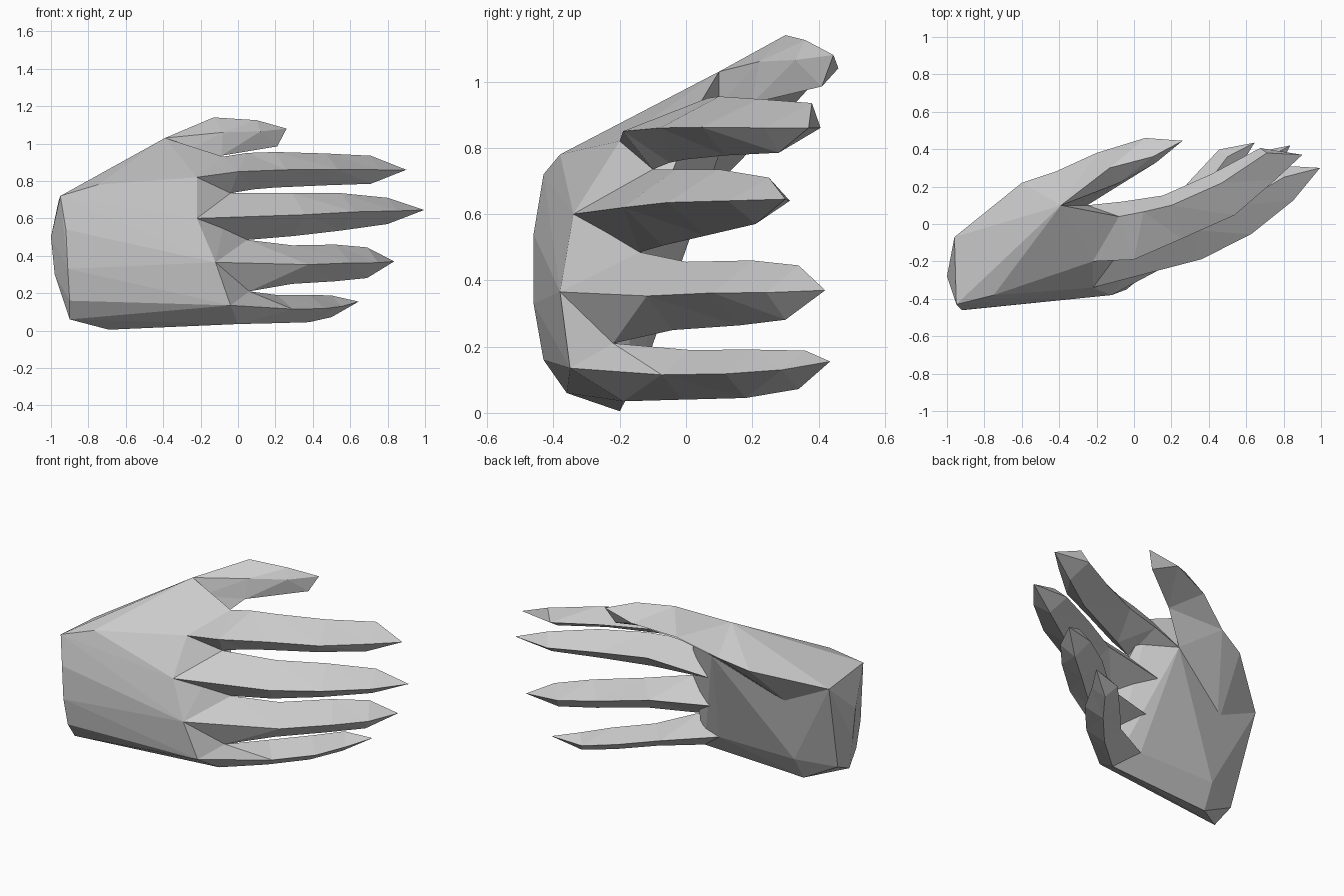
import bpy, bmesh
from mathutils import Vector

if "Cube" in bpy.data.objects:
    bpy.data.objects.remove(bpy.data.objects["Cube"])


def finish(bm, name):
    bmesh.ops.recalc_face_normals(bm, faces=bm.faces[:])
    mesh = bpy.data.meshes.new(name)
    bm.to_mesh(mesh)
    bm.free()
    obj = bpy.data.objects.new(name, mesh)
    bpy.context.collection.objects.link(obj)
    return obj


def hull(name, points):
    bm = bmesh.new()
    verts = [bm.verts.new(p) for p in points]
    bmesh.ops.convex_hull(bm, input=verts)
    inside = [v for v in bm.verts if not v.link_faces]
    bmesh.ops.delete(bm, geom=inside, context='VERTS')
    return finish(bm, name)


def loft(name, rings, tip):
    bm = bmesh.new()
    loops = [[bm.verts.new(p) for p in r] for r in rings]
    n = len(loops[0])
    for a, b in zip(loops, loops[1:]):
        for i in range(n):
            j = (i + 1) % n
            bm.faces.new((a[i], a[j], b[j], b[i]))
    end = bm.verts.new(tip)
    for i in range(n):
        bm.faces.new((loops[-1][i], loops[-1][(i + 1) % n], end))
    bm.faces.new(loops[0])
    bmesh.ops.triangulate(bm, faces=bm.faces[:])
    return finish(bm, name)


def finger(name, base_rings, stations, tip, depth, tilt):
    """Diamond sections: stations are (x, y, z, half height)."""
    rings = list(base_rings)
    path = [Vector(s[:2]) for s in stations] + [Vector(tip[:2])]
    for i, (x, y, z, h) in enumerate(stations):
        t = (path[i + 1] - path[max(i - 1, 0)]).normalized()
        d = depth * (0.75 if i == len(stations) - 1 else 1)
        fx, fy = t.y * d, -t.x * d
        rings.append([(x, y + tilt, z + h), (x + fx, y + fy, z),
                      (x, y - tilt, z - h),
                      (x - fx * 0.8, y - fy * 0.8, z)])
    return loft(name, rings, tip)


# Shared corners: webs between fingers, knuckles on the back, finger roots
webs = [(-0.08, 0.04, 0.93), (-0.04, -0.10, 0.735), (0.05, -0.14, 0.485),
        (0.06, -0.22, 0.21), (0.0, -0.19, 0.035)]
knuckles = [(-0.22, -0.20, 0.82), (-0.22, -0.34, 0.60),
            (-0.12, -0.38, 0.365), (-0.04, -0.35, 0.135)]
roots = [(-0.25, 0.10, 0.78), (-0.20, 0.01, 0.58),
         (-0.18, -0.07, 0.37), (-0.15, -0.12, 0.15)]
bases = [[webs[i], knuckles[i], webs[i + 1], roots[i]] for i in range(4)]
wrist_top, wrist_back = (-0.95, -0.43, 0.72), (-0.96, -0.07, 0.69)
hand_top, thumb_root = (-0.75, -0.38, 0.78), (-0.39, 0.10, 1.03)
hollow, thumb_back = (-0.69, -0.09, 0.50), (-0.42, 0.28, 0.88)

# Palm and wrist
hull("palm", webs + knuckles + roots + [
    wrist_top, wrist_back, hand_top, thumb_root, hollow,
    (-0.92, -0.46, 0.54), (-0.91, -0.46, 0.33), (-0.90, -0.43, 0.16),
    (-0.90, -0.36, 0.06), (-0.69, -0.20, 0.005), (-0.70, -0.39, 0.13),
    (-1.0, -0.28, 0.50), (-0.98, -0.28, 0.30), (-0.90, -0.22, 0.33),
    (-0.91, -0.23, 0.12), (-0.68, -0.12, 0.15)])

# Ball of the thumb
hull("thumb_mound", [
    wrist_top, wrist_back, hand_top, thumb_root, hollow, thumb_back,
    roots[0], (-0.60, 0.22, 0.82)])

# Four fingers
index_knuckle = [(0.05, 0.065, 0.95), (0.0, -0.19, 0.85),
                 (0.08, -0.05, 0.755), (-0.06, 0.12, 0.83)]
finger("index_finger", [bases[0], index_knuckle], [
    (0.20, 0.05, 0.86, 0.095), (0.47, 0.17, 0.862, 0.085),
    (0.71, 0.33, 0.86, 0.075)], (0.90, 0.37, 0.86), 0.14, 0.05)
finger("middle_finger", [bases[1]], [
    (0.29, -0.05, 0.62, 0.115), (0.55, 0.08, 0.635, 0.10),
    (0.80, 0.23, 0.64, 0.07)], (0.995, 0.30, 0.645), 0.155, 0.02)
finger("ring_finger", [bases[2]], [
    (0.29, -0.02, 0.353, 0.103), (0.52, 0.18, 0.362, 0.098),
    (0.69, 0.32, 0.363, 0.082)], (0.835, 0.42, 0.37), 0.13, 0.02)
finger("little_finger", [bases[3]], [
    (0.21, 0.0, 0.115, 0.075), (0.38, 0.19, 0.118, 0.073),
    (0.50, 0.35, 0.13, 0.058)], (0.645, 0.435, 0.155), 0.11, 0.01)

# Thumb: top, front, bottom, back corners of each section
loft("thumb", [
    [thumb_root, (-0.33, 0.10, 0.93), roots[0], thumb_back],
    [(-0.13, 0.30, 1.14), (-0.08, 0.22, 1.06),
     (-0.09, 0.20, 0.935), (-0.20, 0.38, 0.99)],
    [(0.10, 0.36, 1.125), (0.12, 0.33, 1.065),
     (0.21, 0.41, 0.985), (0.06, 0.46, 1.04)]], (0.26, 0.445, 1.08))
